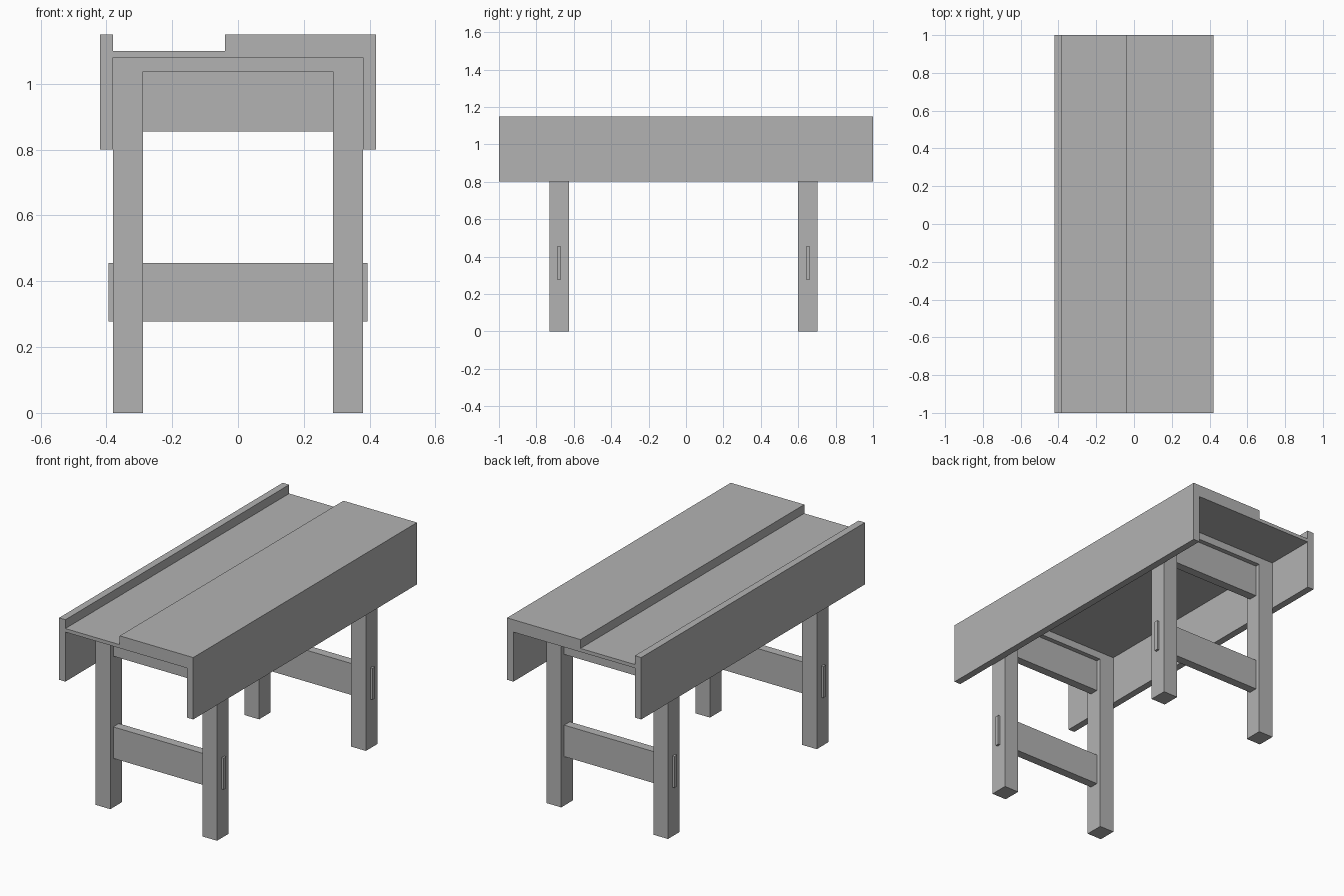
import bpy
import bmesh

cube = bpy.data.objects.get("Cube")
if cube:
    bpy.data.objects.remove(cube)

grey = bpy.data.materials.new("plain grey")
grey.use_nodes = True
colour = (0.45, 0.45, 0.45, 1)
grey.diffuse_color = colour
grey.node_tree.nodes["Principled BSDF"].inputs["Base Color"].default_value = colour


def extrude_profile(name, points, y0, y1):
    """Extrude an x-z outline along y."""
    bm = bmesh.new()
    face = bm.faces.new([bm.verts.new((x, y0, z)) for x, z in points])
    moved = bmesh.ops.extrude_face_region(bm, geom=[face])["geom"]
    bmesh.ops.translate(bm, vec=(0, y1 - y0, 0),
                        verts=[v for v in moved if isinstance(v, bmesh.types.BMVert)])
    bmesh.ops.recalc_face_normals(bm, faces=bm.faces)
    mesh = bpy.data.meshes.new(name)
    bm.to_mesh(mesh)
    bm.free()
    mesh.materials.append(grey)
    obj = bpy.data.objects.new(name, mesh)
    bpy.context.collection.objects.link(obj)
    return obj


def board(name, half_width, y, thickness, z0, z1):
    """Crosswise board centred on x = 0."""
    w, t = half_width, thickness / 2
    return extrude_profile(name, [(-w, z0), (w, z0), (w, z1), (-w, z1)], y - t, y + t)


# Bench top with tool well, thick worktop and side aprons
extrude_profile("bench_top", [
    (-0.42, 0.80), (-0.38, 0.80), (-0.38, 1.08), (0.38, 1.08), (0.38, 0.80), (0.42, 0.80),
    (0.42, 1.15), (-0.04, 1.15), (-0.04, 1.10), (-0.38, 1.10), (-0.38, 1.15), (-0.42, 1.15),
], -1, 1)

# Two trestles: legs joined by a bearer, two rails and through tenons
for side, y in (("front", -0.678), ("back", 0.652)):
    extrude_profile(side + "_leg_frame", [
        (-0.38, 0), (-0.288, 0), (-0.288, 1.038), (0.288, 1.038), (0.288, 0), (0.38, 0),
        (0.38, 1.08), (-0.38, 1.08),
    ], y - 0.052, y + 0.052)
    board(side + "_upper_rail", 0.288, y, 0.05, 0.855, 1.038)
    board(side + "_lower_rail", 0.288, y, 0.05, 0.277, 0.455)
    board(side + "_lower_tenon", 0.393, y, 0.022, 0.277, 0.455)
